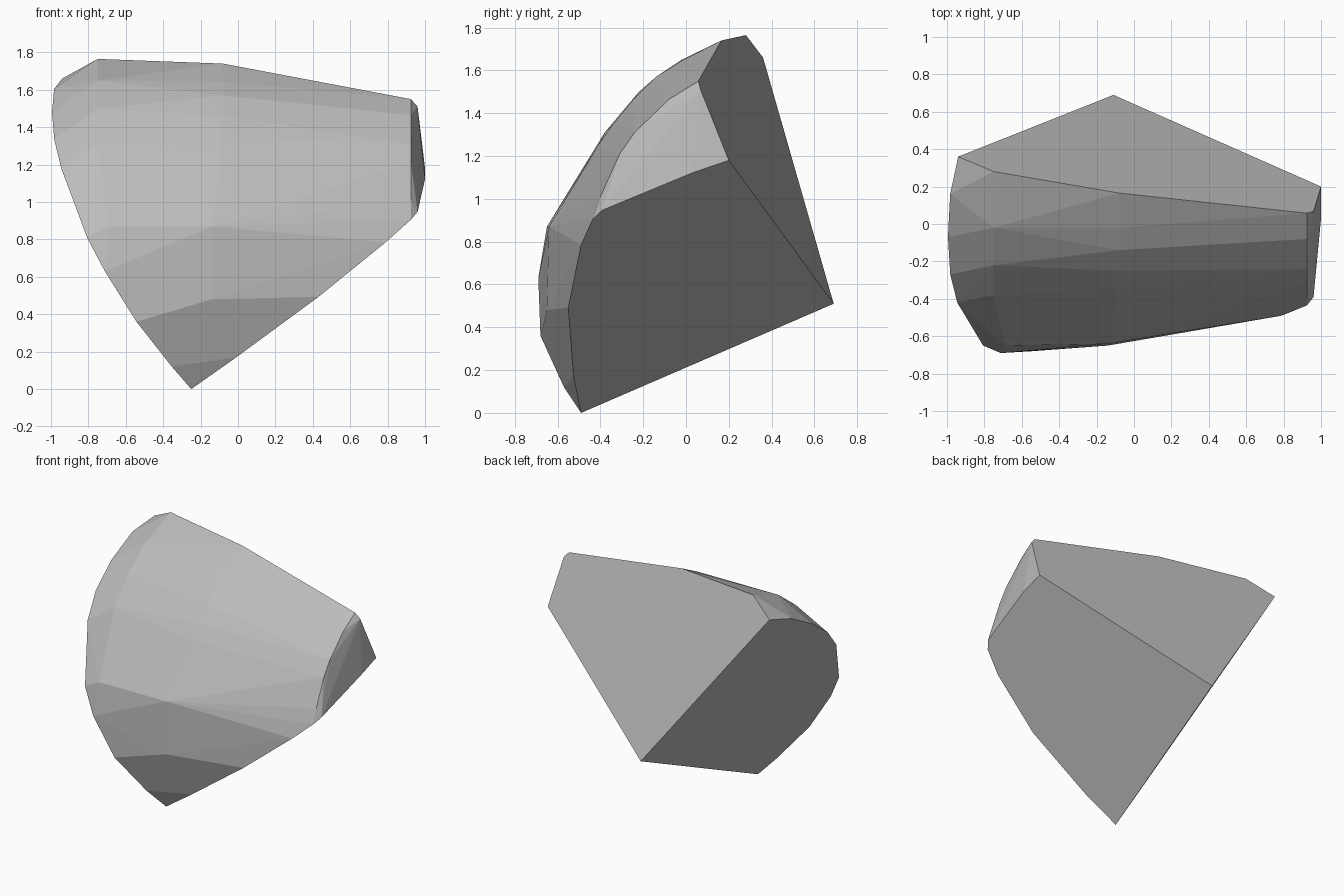
import bpy, bmesh, math
from mathutils import Vector

if "Cube" in bpy.data.objects:
    bpy.data.objects.remove(bpy.data.objects["Cube"])

# Main corners of the chipped stone: back apex, bottom tip, right and left corners
apex = Vector((-0.11, 0.69, 0.51))
tip = Vector((-0.25, -0.49, 0.0))
right = Vector((1.0, 0.20, 1.18))
left = Vector((-0.94, 0.36, 1.66))


def on_plane(a, b, c, pts, axis):
    """Slide points along one axis until they lie on the plane a, b, c."""
    n = (b - a).cross(c - a)
    out = []
    for p in pts:
        p = Vector(p)
        p[axis] -= n.dot(p - a) / n[axis]
        out.append(p)
    return out


# Rim of the flat back cut
back_rim = on_plane(apex, right, left, [
    (-0.75, 0.28, 1.765), (-0.08, 0.17, 1.74), (0.925, 0.06, 1.55),
    (0.96, 0.07, 1.51)], 1)

# Rim of the flat lower right cut
right_rim = on_plane(apex, tip, right, [
    (-0.01, -0.525, 0.17), (0.43, -0.55, 0.49), (0.79, -0.49, 0.81),
    (0.925, -0.435, 0.90), (0.96, -0.39, 0.95), (1.0, 0.03, 1.12)], 2)

# Rim of the flat left cut
left_rim = on_plane(apex, tip, left, [
    (-0.36, -0.57, 0.12), (-0.54, -0.68, 0.36), (-0.715, -0.69, 0.63),
    (-0.81, -0.65, 0.81), (-0.95, -0.42, 1.18), (-0.985, -0.27, 1.335),
    (-1.0, -0.07, 1.48), (-0.985, 0.16, 1.605)], 0)

# Rounded front shell, in three upright columns
shell = [Vector(p) for p in (
    (-0.75, 0.20, 1.735), (-0.75, -0.02, 1.65), (-0.75, -0.22, 1.50),
    (-0.75, -0.38, 1.31), (-0.69, -0.65, 0.87),
    (-0.08, -0.02, 1.645), (-0.08, -0.14, 1.57), (-0.08, -0.25, 1.46),
    (-0.09, -0.34, 1.35), (-0.09, -0.41, 1.25), (-0.14, -0.64, 0.87),
    (-0.14, -0.65, 0.48),
    (0.925, -0.08, 1.465), (0.925, -0.24, 1.31), (0.925, -0.31, 1.21),
    (0.925, -0.40, 1.01))]

bm = bmesh.new()
for p in [apex, tip, right, left] + back_rim + right_rim + left_rim + shell:
    bm.verts.new(p)
hull = bmesh.ops.convex_hull(bm, input=bm.verts)
bmesh.ops.delete(bm, geom=[v for v in bm.verts if not v.link_faces], context='VERTS')
bmesh.ops.dissolve_limit(bm, angle_limit=math.radians(1), verts=bm.verts, edges=bm.edges)
bmesh.ops.recalc_face_normals(bm, faces=bm.faces)

mesh = bpy.data.meshes.new("stone_chunk")
bm.to_mesh(mesh)
bm.free()
stone = bpy.data.objects.new("stone_chunk", mesh)
bpy.context.collection.objects.link(stone)

grey = bpy.data.materials.new("stone grey")
grey.diffuse_color = (0.5, 0.5, 0.5, 1)
grey.use_nodes = True
grey.node_tree.nodes["Principled BSDF"].inputs["Base Color"].default_value = grey.diffuse_color
mesh.materials.append(grey)
